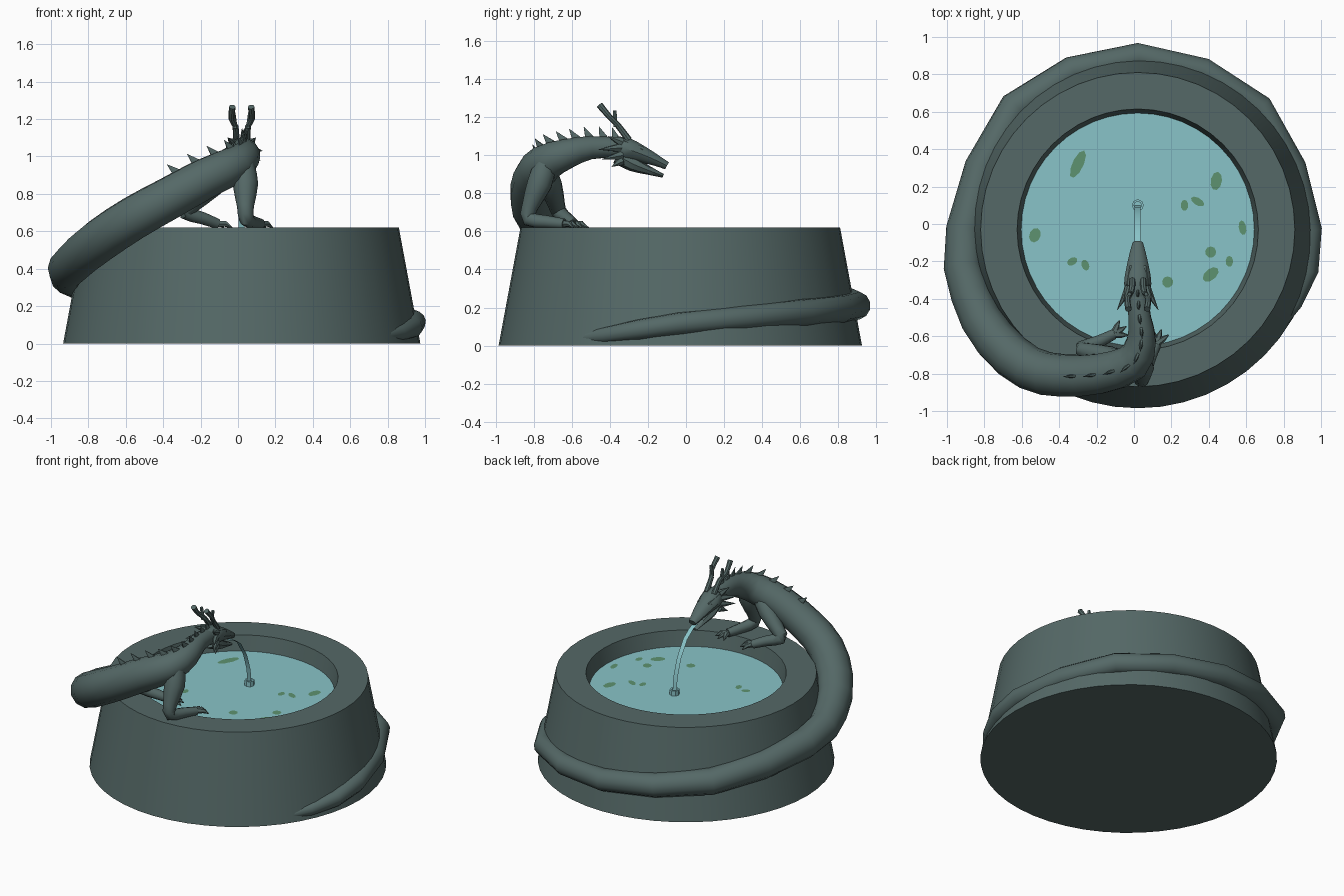
import bpy, bmesh, math
from mathutils import Vector, Matrix

default_cube = bpy.data.objects.get("Cube")
if default_cube:
    bpy.data.objects.remove(default_cube, do_unlink=True)


def material(name, colour):
    mat = bpy.data.materials.new(name)
    mat.use_nodes = True
    mat.diffuse_color = (*colour, 1)
    shader = next(n for n in mat.node_tree.nodes if n.type == "BSDF_PRINCIPLED")
    shader.inputs["Base Color"].default_value = (*colour, 1)
    return mat


STONE = material("grey green stone", (.09, .14, .135))
WATER = material("pale blue water", (.25, .55, .58))
LEAF = material("lily green", (.11, .29, .16))
AXIS = Vector((.02, -.03, 0))      # centre of the basin
MID = .02                          # mirror plane of the head
WATER_LEVEL = .515
UP = Vector((0, 0, 1))


def finish(name, bm, mat, angle=40):
    """Turn a bmesh into a smooth-shaded object with sharp creases."""
    mesh = bpy.data.meshes.new(name)
    bm.to_mesh(mesh)
    bm.free()
    mesh.materials.append(mat)
    mesh.shade_smooth()
    mesh.set_sharp_from_angle(angle=math.radians(angle))
    obj = bpy.data.objects.new(name, mesh)
    bpy.context.collection.objects.link(obj)
    return obj


def smooth_path(points, steps):
    """Catmull-Rom samples through points of (x, y, z, width, height)."""
    keys = [Vector((*p, p[-1]) if len(p) == 4 else p) for p in points]
    keys = [keys[0] * 2 - keys[1]] + keys + [keys[-1] * 2 - keys[-2]]
    samples = []
    for a, b, c, d in zip(keys, keys[1:], keys[2:], keys[3:]):
        for i in range(steps):
            t = i / steps
            samples.append((b * 2 + (c - a) * t + (a * 2 - b * 5 + c * 4 - d) * t ** 2
                            + (b * 3 - a - c * 3 + d) * t ** 3) / 2)
    return samples + [keys[-2]]


def sweep(name, points, sides=10, steps=2, mat=STONE):
    """Tapered tube along a path; returns (position, tangent, height) samples."""
    samples = smooth_path(points, steps)
    spots = [Vector(s[:3]) for s in samples]
    last = len(spots) - 1
    bm = bmesh.new()
    rings, frames = [], []
    side = None
    for i, (spot, sample) in enumerate(zip(spots, samples)):
        tangent = (spots[min(i + 1, last)] - spots[max(i - 1, 0)]).normalized()
        if side is None:
            side = tangent.cross(UP if abs(tangent.z) < .9 else Vector((0, 1, 0)))
        side = (side - tangent * side.dot(tangent)).normalized()
        over = side.cross(tangent)
        ring = []
        for k in range(sides):
            a = math.tau * k / sides
            ring.append(bm.verts.new(spot + side * math.cos(a) * max(sample[3], .001)
                                     + over * math.sin(a) * max(sample[4], .001)))
        rings.append(ring)
        frames.append((spot, tangent, sample[4]))
    for low, high in zip(rings, rings[1:]):
        for k in range(sides):
            n = (k + 1) % sides
            bm.faces.new((low[k], low[n], high[n], high[k]))
    bm.faces.new(rings[0])
    bm.faces.new(rings[-1])
    bmesh.ops.recalc_face_normals(bm, faces=bm.faces)
    finish(name, bm, mat)
    return frames


def lathe(name, profile, centre, mat, sides):
    bm = bmesh.new()
    verts = [bm.verts.new((r, 0, z)) for r, z in profile]
    edges = [bm.edges.new(pair) for pair in zip(verts, verts[1:])]
    bmesh.ops.spin(bm, geom=verts + edges, cent=(0, 0, 0), axis=UP,
                   angle=math.tau, steps=sides)
    bmesh.ops.remove_doubles(bm, verts=bm.verts, dist=.0005)
    bmesh.ops.recalc_face_normals(bm, faces=bm.faces)
    bmesh.ops.translate(bm, verts=bm.verts, vec=centre)
    return finish(name, bm, mat)


def disc(name, centre, size, turn, mat, sides):
    bm = bmesh.new()
    place = (Matrix.Translation(centre) @ Matrix.Rotation(math.radians(turn), 4, "Z")
             @ Matrix.Diagonal((*size, 1, 1)))
    bmesh.ops.create_circle(bm, cap_ends=True, segments=sides, radius=1, matrix=place)
    for face in bm.faces:
        if face.normal.z < 0:
            face.normal_flip()
    return finish(name, bm, mat)


def spike(name, base, tip, width, sides=6):
    sweep(name, [(*base, width), (*tip, 0)], sides, 1)


# Basin and water
lathe("basin", [(0, 0), (.955, 0), (.84, .62), (.645, .62), (.62, .5), (0, .5)],
      AXIS, STONE, 48)
disc("water", AXIS + UP * WATER_LEVEL, (.624, .624), 0, WATER, 48)

# Lily leaves: x, y, half width, half length, turn
leaves = [(-.3, .32, .03, .08, -25), (-.53, -.06, .03, .04, -20), (-.33, -.2, .02, .03, -60),
          (-.26, -.22, .02, .03, 20), (.44, .23, .03, .05, -10), (.27, .1, .02, .03, 0),
          (.34, .12, .02, .04, 60), (.58, -.02, .02, .04, 10), (.41, -.15, .03, .03, 0),
          (.51, -.2, .02, .03, 0), (.18, -.31, .03, .03, 0), (.41, -.27, .03, .05, -50)]
for x, y, wide, long, turn in leaves:
    disc("lily_leaf", (x, y, WATER_LEVEL + .003), (wide, long), turn, LEAF, 9)

# Body: the tail winds up around the basin, then rises over the rim into the neck
coil = [(-50, .012, .008), (-25, .055, .043), (0, .115, .06), (45, .175, .07),
        (90, .21, .075), (135, .27, .088), (180, .36, .1)]
path = []
for degrees, z, r in coil:
    a = math.radians(degrees)
    path.append((AXIS.x + .925 * math.cos(a), AXIS.y + .925 * math.sin(a), z, r))
path += [(-.87, -.38, .44, .11), (-.74, -.62, .55, .118), (-.56, -.77, .67, .118),
         (-.38, -.81, .77, .115), (-.18, -.8, .88, .11), (-.01, -.74, .96, .1),
         (.04, -.62, 1.01, .08), (.03, -.5, 1.04, .062), (MID, -.37, 1.04, .055),
         (MID, -.3, 1.03, .05)]
body = sweep("body", path, 12, 2)

# Back spines lean towards the tail
for spot, tangent, r in body[-12:-2]:
    normal = (UP - tangent * tangent.z).normalized()
    base = spot + normal * (r - .015)
    spine = [(base, .012, .028), (base + normal * .065 - tangent * .025, .001, .001)]
    sweep("back_spine", [(*p, w, h) for p, w, h in spine], 6, 1)

# Head with open jaws
sweep("upper_head", [(MID, -.39, 1.04, .053, .058), (MID, -.32, 1.035, .073, .064),
                     (MID, -.23, 1.005, .06, .046), (MID, -.15, .97, .042, .03),
                     (MID, -.1, .945, .028, .022)])
sweep("lower_jaw", [(MID, -.36, 1, .05, .045), (MID, -.28, .955, .055, .04),
                    (MID, -.2, .922, .038, .024), (MID, -.12, .892, .022, .01)], 8)

for s in (-1, 1):
    def at(dx, y, z):
        return Vector((MID + s * dx, y, z))

    # Horns, each with a short branch and a blunt end
    sweep("horn", [(*at(.03, -.3, 1.08), .018), (*at(.033, -.36, 1.16), .016),
                   (*at(.055, -.4, 1.2), .015), (*at(.05, -.455, 1.265), .018)], 8)
    sweep("horn_branch", [(*at(.035, -.37, 1.15), .013), (*at(.045, -.375, 1.235), .011)], 6, 1)
    # Cheek frill
    for z, tip in ((1.07, (.075, -.41, 1.1)), (1.04, (.11, -.46, 1.03)),
                   (1, (.1, -.44, .98)), (.97, (.075, -.39, .94))):
        spike("cheek_frill", at(.045, -.34, z), at(*tip), .026)
    # Eye ridge and nostril
    spike("eye_ridge", at(.035, -.23, 1.03), at(.06, -.33, 1.08), .018)
    spike("nostril", at(.015, -.115, .955), at(.018, -.14, .985), .012)

# Forelegs resting on the rim
legs = {
    "left": [(.03, -.74, .95, .06), (.04, -.77, .85, .068), (.04, -.82, .73, .045),
             (.045, -.825, .665, .04), (.08, -.73, .65, .034), (.12, -.64, .64, .028)],
    "right": [(-.06, -.75, .93, .06), (-.14, -.71, .84, .06), (-.25, -.68, .74, .045),
              (-.28, -.665, .7, .04), (-.19, -.63, .67, .034), (-.11, -.59, .64, .028)],
}
for label, points in legs.items():
    sweep(label + "_foreleg", points)
    wrist = Vector(points[-1][:3])
    heading = wrist - Vector(points[-2][:3])
    heading.z = 0
    heading.normalize()
    for spread in (-30, 5, 40):
        toe = Matrix.Rotation(math.radians(spread), 3, "Z") @ heading
        tip = wrist + toe * .08 - UP * .02
        sweep(label + "_toe", [(*wrist, .02), (*(wrist + toe * .045), .016), (*tip, .003)], 6, 1)

# Water jet: a thin ribbon from the mouth, ending in a small splash ring
jet = [(-.14, .925), (-.09, .91), (-.02, .86), (.05, .75), (.09, .63), (.1, WATER_LEVEL)]
bm = bmesh.new()
rows = [[bm.verts.new((MID + dx, y, z)) for dx in (-.016, .016)] for y, z in jet]
for (a, b), (c, d) in zip(rows, rows[1:]):
    bm.faces.new((a, b, d, c))
finish("water_jet", bm, WATER)
lathe("splash", [(.02, .51), (.032, .51), (.032, .55), (.02, .55), (.02, .51)],
      (MID, .1, 0), WATER, 8)
